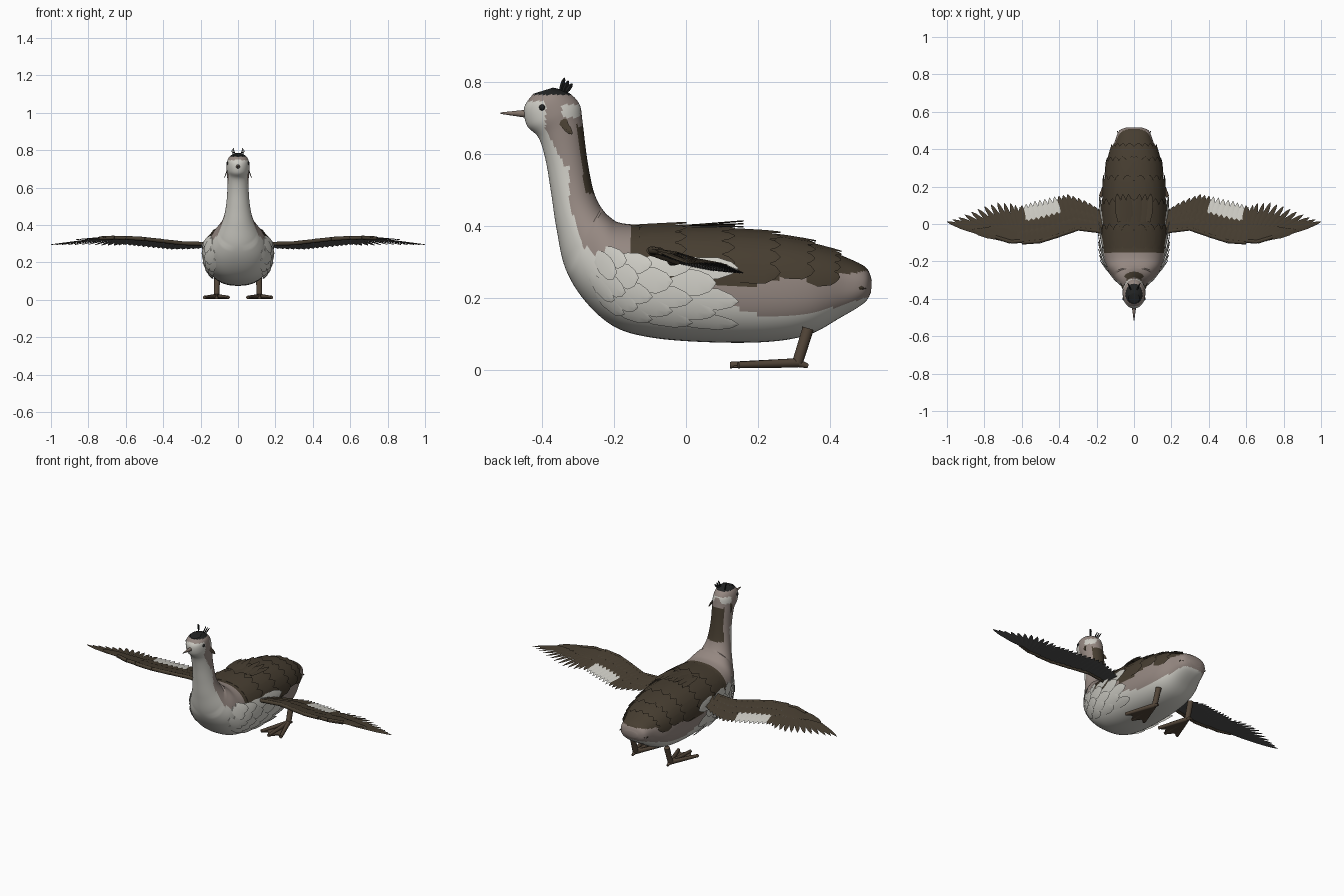
import bpy, bmesh, math
from math import sin, cos, pi, radians
from mathutils import Vector

if "Cube" in bpy.data.objects:
    bpy.data.objects.remove(bpy.data.objects["Cube"])


def material(name, r, g, b):
    m = bpy.data.materials.new(name)
    m.use_nodes = True
    m.diffuse_color = (r, g, b, 1)
    m.node_tree.nodes["Principled BSDF"].inputs["Base Color"].default_value = (r, g, b, 1)
    return m


MATS = [material("off_white", .62, .61, .56), material("taupe", .30, .245, .22),
        material("dark_brown", .062, .047, .030), material("cap_black", .015, .016, .016),
        material("underwing_grey", .10, .10, .10), material("leg_brown", .085, .06, .04),
        material("bill_brown", .22, .17, .14)]
WHITE, TAUPE, BROWN, BLACK, GREY, LEG, BILL = range(len(MATS))


def finish(bm, name, mirror=False, smooth=True):
    bmesh.ops.recalc_face_normals(bm, faces=bm.faces)
    me = bpy.data.meshes.new(name)
    bm.to_mesh(me)
    bm.free()
    ob = bpy.data.objects.new(name, me)
    bpy.context.collection.objects.link(ob)
    for m in MATS:
        me.materials.append(m)
    if mirror:
        ob.modifiers.new("mirror", 'MIRROR').use_mirror_merge = False
    if smooth:
        bpy.ops.object.select_all(action='DESELECT')
        ob.select_set(True)
        bpy.context.view_layer.objects.active = ob
        bpy.ops.object.shade_smooth_by_angle(angle=radians(35))
    return ob


def along(pts, t):
    """Point at fraction t of an evenly timed polyline."""
    f = min(max(t, 0), 1) * (len(pts) - 1)
    i = min(int(f), len(pts) - 2)
    return Vector(pts[i]).lerp(Vector(pts[i + 1]), f - i)


def height(pts, y):
    """Linear lookup of z for a given y."""
    for (a, za), (b, zb) in zip(pts, pts[1:]):
        if y <= b:
            return za + (zb - za) * max(0, (y - a) / (b - a))
    return pts[-1][1]


# Body sections, tail to crown: upper y, z, lower y, z, half width
RINGS = [Vector(r) for r in (
    (.517, .25, .515, .215, .04), (.50, .285, .495, .185, .08), (.44, .315, .43, .145, .105),
    (.35, .35, .34, .097, .14), (.22, .38, .22, .077, .16), (.05, .397, .05, .077, .17),
    (-.1, .402, -.1, .09, .17), (-.18, .408, -.2, .12, .16), (-.212, .425, -.28, .19, .14),
    (-.235, .45, -.335, .28, .105), (-.253, .485, -.36, .39, .077), (-.265, .53, -.375, .49, .063),
    (-.277, .6, -.39, .58, .057), (-.288, .69, -.41, .645, .058), (-.297, .74, -.443, .68, .061),
    (-.33, .773, -.45, .73, .054), (-.37, .785, -.425, .768, .03))]


def section(s):
    """Catmull-Rom blend of the body sections."""
    n = len(RINGS) - 1
    i = min(max(int(s), 0), n - 1)
    t = s - i
    a, b, c, d = (RINGS[min(max(k, 0), n)] for k in (i - 1, i, i + 1, i + 2))
    return b + (c - a) * (t / 2) + (2 * a - 5 * b + 4 * c - d) * (t * t / 2) \
        + (3 * b - a - 3 * c + d) * (t ** 3 / 2)


def skin(s, ang, lift=0):
    """Point on the body at section s; ang is measured from the top, towards +x."""
    uy, uz, ly, lz, w = section(s)
    mid, up = Vector((0, (uy + ly) / 2, (uz + lz) / 2)), Vector((0, uy - ly, uz - lz)) / 2
    boxy = .84 if s < 9 else 1
    sx = math.copysign(abs(sin(ang)) ** boxy, sin(ang))
    cz = math.copysign(abs(cos(ang)) ** boxy, cos(ang))
    out = Vector((sin(ang), 0, 0)) + up.normalized() * cos(ang)
    return mid + Vector((sx * w, 0, 0)) + up * cz + out * lift


BACK_EDGE = ((-.15, .31), (0, .27), (.1, .24), (.24, .24), (.29, .27), (.4, .26), (.5, .275))
BELLY_EDGE = ((-.28, .34), (-.24, .32), (-.1, .29), (.05, .20), (.2, .15), (.3, .15), (.4, .17), (.5, .2))


def plumage(p):
    """Colour zones of the body, neck and head."""
    y, z = p.y, p.z
    if z > .765:
        return BLACK
    if z > .45 and y < -.2:
        if .49 < z < .68 and y > -.28 - (z - .49) * .13:
            return BROWN
        if abs(y + .32) < .025 and abs(z - .72) < .018:
            return WHITE
        if z > .57:
            return WHITE if y < max(-.39, -.34 - (z - .57) * .5) and z < .747 else TAUPE
        return WHITE if y < -.325 else TAUPE
    if y > -.15 and z > height(BACK_EDGE, y):
        return BROWN
    if y < -.29 - max(0, z - .36) * .35:
        return WHITE
    return TAUPE if z > height(BELLY_EDGE, y) else WHITE


# Body, neck and head in one loft
bm = bmesh.new()
SEG, SUB = 64, 7
last = (len(RINGS) - 1) * SUB
loops = [[bm.verts.new(skin(i / SUB, 2 * pi * k / SEG)) for k in range(SEG)] for i in range(last + 1)]
for a, b in zip(loops, loops[1:]):
    for k in range(SEG):
        bm.faces.new((a[k], a[(k + 1) % SEG], b[(k + 1) % SEG], b[k]))
bm.faces.new(loops[0])
bm.faces.new(loops[-1])
for f in bm.faces:
    f.material_index = plumage(f.calc_center_median())
finish(bm, "body")


def feather(bm, place, top, under):
    """Lens-shaped vane; place(t, side, rise) gives its points."""
    rows = []
    for t, w in ((0, .3), (.3, .5), (.7, .48), (.9, .28), (1, .03)):
        rows.append([bm.verts.new(place(t, *q)) for q in ((-w, 0), (0, 1), (w, 0), (0, -1))])
    for a, b in zip(rows, rows[1:]):
        for k in range(4):
            f = bm.faces.new((a[k], a[(k + 1) % 4], b[(k + 1) % 4], b[k]))
            f.material_index = top if k < 2 else under
    for r in (rows[0], rows[-1]):
        bm.faces.new(r).material_index = top


def vane(bm, base, tip, width, top, under, up=(0, 0, 1), thick=.002):
    base, tip, up = Vector(base), Vector(tip), Vector(up)
    side = (tip - base).cross(up).normalized() * width
    feather(bm, lambda t, s, r: base.lerp(tip, t) + side * s + up * r * thick, top, under)


def skin_feather(bm, s, ang, length, spread, lift, colour):
    feather(bm, lambda t, w, r: skin(s - length * t, ang + spread * w, .001 + lift * t + .002 * r),
            colour, colour)


# Overlapping flank and back feathers
bm = bmesh.new()
for row in range(5):
    for k in range(4):
        skin_feather(bm, 5.5 + k * .75 + (row % 2) * .35, radians(77 + row * 12),
                     1.05, radians(19), .024 - row * .003, WHITE)
finish(bm, "flank_feathers", True)
bm = bmesh.new()
for k in range(5):
    for row in range(5):
        skin_feather(bm, 3.1 + k * .8, radians(9 + row * 17 - (k % 2) * 6), 1.0, radians(22), .011, BROWN)
finish(bm, "back_feathers", True)

# Raised feathers between the wings
bm = bmesh.new()
for k in range(3):
    vane(bm, (.02 + k * .028, .01, .402), (.03 + k * .03, .16, .414 - k * .008), .035, BROWN, BROWN)
finish(bm, "tertial_feathers", True)

# Wing: leading edge, trailing edge and primary tips seen from above
LEAD = ((.13, -.05), (.21, -.035), (.3, -.025), (.4, -.06), (.5, -.092), (.6, -.10))
TRAIL = ((.16, .06), (.25, .12), (.35, .16), (.43, .145), (.52, .125), (.60, .10))
HAND = ((.59, -.09), (.66, -.095), (.74, -.07))
TIPS = ((.61, .09), (.66, .112), (.73, .115), (.80, .095), (.87, .065), (.94, .035), (1.0, .012))
WING_Z = ((.1, .288), (.6, .312), (.8, .317), (1, .301))


def on_wing(p, rise=0):
    return Vector((p[0], p[1], height(WING_Z, p[0]) - .2 * p[1] + rise))


bm = bmesh.new()
for i in range(18):
    t = i / 17
    a, b = along(LEAD, t), along(TRAIL, t)
    pale = .42 < b.x < .59
    vane(bm, on_wing(a), on_wing(b, i * .0002), .042, WHITE if pale else BROWN, GREY)
    vane(bm, on_wing(a, .004), on_wing(a.lerp(b, .60), .005), .046, BROWN, GREY)
    vane(bm, on_wing(a, .007), on_wing(a.lerp(b, .33), .008), .046, BROWN, GREY)
for i in range(13):
    a, b = along(HAND, i / 12), along(TIPS, i / 12)
    vane(bm, on_wing(a), on_wing(b, -i * .0003), .031, BROWN, GREY)
    vane(bm, on_wing(a, .004), on_wing(a.lerp(b, .48), .004), .04, BROWN, GREY)
finish(bm, "wing_feathers", True)


def rod(bm, a, b, r1, r2, colour, sides=12):
    a, b = Vector(a), Vector(b)
    m = (b - a).to_track_quat('Z', 'Y').to_matrix().to_4x4()
    m.translation = (a + b) / 2
    new = bmesh.ops.create_cone(bm, cap_ends=True, segments=sides, radius1=r1, radius2=r2,
                                depth=(b - a).length, matrix=m)
    for f in {f for v in new["verts"] for f in v.link_faces}:
        f.material_index = colour


# Wing arm under the leading edge
bm = bmesh.new()
for path in (LEAD, HAND):
    for p, q in zip(path, path[1:]):
        rod(bm, on_wing(p), on_wing(q), .011, .010, BROWN)
finish(bm, "wing_arm", True)

# Legs and webbed feet
bm = bmesh.new()
HEEL = Vector((.115, .31, .019))
rod(bm, (.112, .34, .115), HEEL, .016, .015, LEG)
rod(bm, HEEL, (.115, .34, .01), .012, .006, LEG)
toes = [Vector(p) for p in ((.052, .145, .013), (.115, .122, .013), (.18, .145, .013))]
for tip in toes:
    rod(bm, HEEL, tip, .013, .009, LEG)
for a, b in zip(toes, toes[1:]):
    notch = (a + b) / 2 + Vector((0, .03, 0))
    web = [[bm.verts.new(Vector((p.x, p.y, z))) for p in (HEEL, a, notch, b)] for z in (.006, .012)]
    for loop in web:
        bm.faces.new(loop).material_index = LEG
    for k in range(4):
        j = (k + 1) % 4
        bm.faces.new((web[0][k], web[0][j], web[1][j], web[1][k])).material_index = LEG
for v in bm.verts:
    v.co.z = max(v.co.z, 0)
finish(bm, "leg_and_foot", True)

# Bill
bm = bmesh.new()
rod(bm, (0, -.43, .712), (0, -.516, .714), .013, .002, BILL, 16)
finish(bm, "bill")

# Eyes
bm = bmesh.new()
eye = bmesh.ops.create_uvsphere(bm, u_segments=16, v_segments=10, radius=.009)
bmesh.ops.translate(bm, verts=eye["verts"], vec=skin(14.6, radians(105), -.003))
for f in bm.faces:
    f.material_index = BLACK
finish(bm, "eye", True)

# Crest, cheek tufts and tail tufts
bm = bmesh.new()
for k in range(3):
    vane(bm, (.014 + k * .005, -.35 + k * .008, .772), (.026 + k * .004, -.338 + k * .011, .813 - k * .008),
         .012, BLACK, BLACK, (1, 0, 0))
finish(bm, "crest", True)
bm = bmesh.new()
for k in range(3):
    vane(bm, (.054, -.355 + k * .006, .702), (.072 - k * .003, -.317 - k * .008, .655 + k * .006),
         .02, BROWN, BROWN, (1, 0, 0))
finish(bm, "cheek_tuft", True)
bm = bmesh.new()
for k in range(2):
    vane(bm, (.085, .455, .232 - k * .006), (.088 - k * .012, .497 + k * .005, .226), .012, BROWN, BROWN, (1, 0, 0))
finish(bm, "tail_tuft", True)
